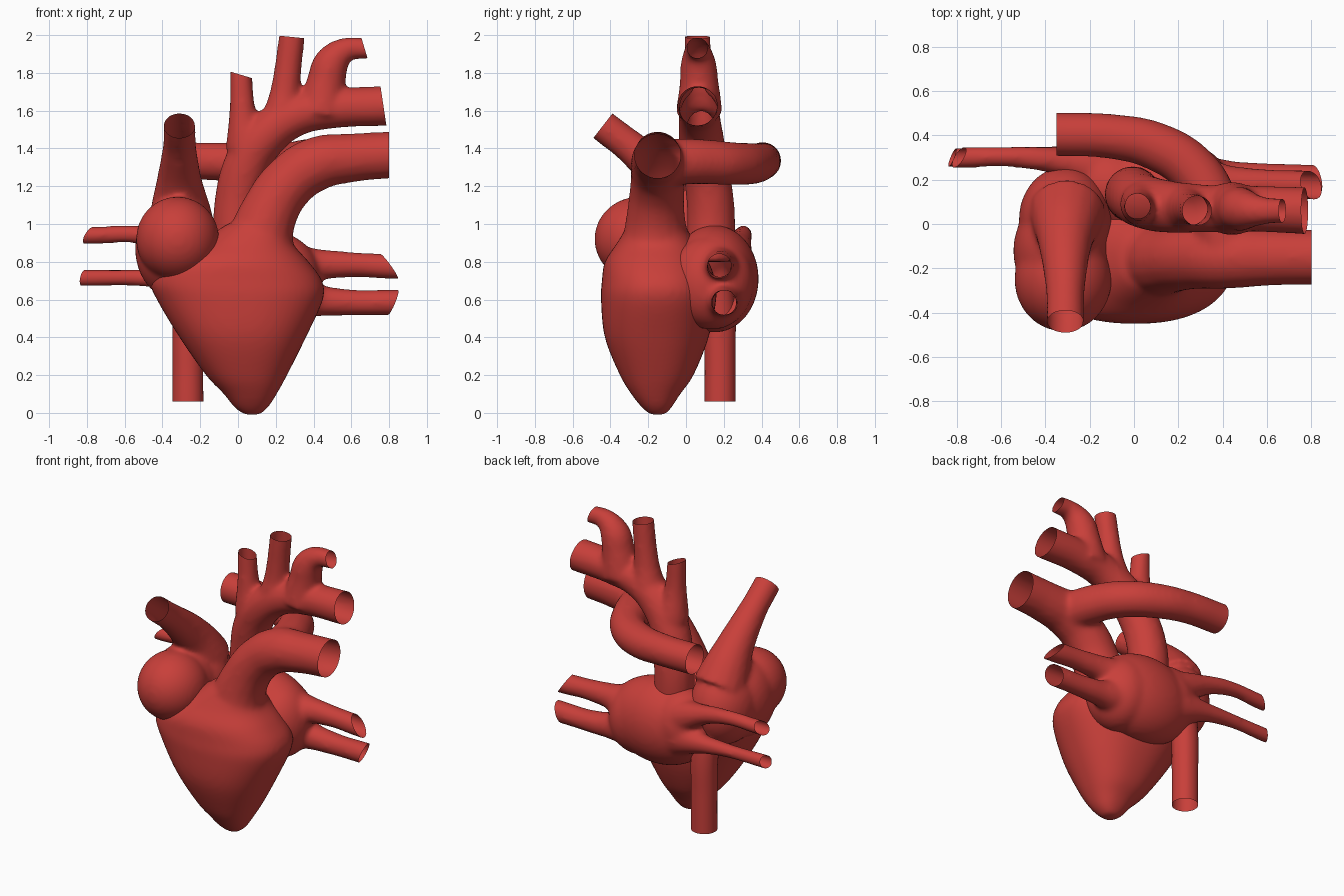
import bpy, bmesh, math
from mathutils import Vector, Matrix

cube = bpy.data.objects.get("Cube")
if cube:
    bpy.data.objects.remove(cube)

red = bpy.data.materials.new("muscle_red")
red.use_nodes = True
colour = (0.58, 0.05, 0.042, 1)
red.diffuse_color = colour
red.node_tree.nodes["Principled BSDF"].inputs["Base Color"].default_value = colour


def evaluated_mesh(obj):
    """Mesh of an object with its modifiers applied; the object is removed."""
    bpy.context.scene.collection.objects.link(obj)
    graph = bpy.context.evaluated_depsgraph_get()
    mesh = bpy.data.meshes.new_from_object(obj.evaluated_get(graph))
    bpy.data.objects.remove(obj)
    return mesh


def refine(rings, steps=5):
    """Rings resampled along a smooth spline through the given ones."""
    rows = [Vector(r) for r in rings]
    rows = [rows[0]] + rows + [rows[-1]]
    result = []
    for a, b, c, d in zip(rows, rows[1:], rows[2:], rows[3:]):
        for i in range(steps):
            t = i / steps
            result.append(b + (c - a) * (t / 2) + (a * 2 - b * 5 + c * 4 - d) * (t * t / 2)
                          + (b * 3 - a - c * 3 + d) * (t ** 3 / 2))
    return result + [rows[-1]]


def squared(value, power=0.87):
    """Sine or cosine bent so that an ellipse becomes slightly boxy."""
    return math.copysign(abs(value) ** power, value)


class Organ:
    """Solid shapes fused into one soft skin, with vessel ends cut open."""

    def __init__(self):
        self.bm = bmesh.new()
        self.cuts = []

    def blob(self, centre, radii):
        matrix = Matrix.Translation(centre) @ Matrix.Diagonal((*radii, 1))
        bmesh.ops.create_icosphere(self.bm, subdivisions=4, radius=1, matrix=matrix)

    def loft(self, rings, sides=48):
        loops = []
        for z, cx, cy, rx, ry in refine(rings):
            angles = [2 * math.pi * i / sides for i in range(sides)]
            loops.append([self.bm.verts.new((cx + rx * squared(math.cos(a)),
                                             cy + ry * squared(math.sin(a)), z))
                          for a in angles])
        for low, high in zip(loops, loops[1:]):
            for i in range(sides):
                j = (i + 1) % sides
                self.bm.faces.new((low[i], low[j], high[j], high[i]))
        self.bm.faces.new(loops[0][::-1])
        self.bm.faces.new(loops[-1])

    def vessel(self, path, normal=None):
        """Tube through (x, y, z, radius) points; the last end is cut open."""
        end, before = Vector(path[-1][:3]), Vector(path[-2][:3])
        r = path[-1][3]
        direction = (end - before).normalized()
        self.cuts.append((end, Vector(normal) if normal else direction, r))
        points = list(path) + [(*(end + direction * r * 1.4), r)]
        curve = bpy.data.curves.new("path", "CURVE")
        curve.dimensions = "3D"
        curve.bevel_depth = 1
        curve.bevel_resolution = 6
        curve.use_fill_caps = True
        spline = curve.splines.new("BEZIER")
        spline.radius_interpolation = "CARDINAL"
        spline.bezier_points.add(len(points) - 1)
        for knot, (x, y, z, radius) in zip(spline.bezier_points, points):
            knot.co = (x, y, z)
            knot.radius = radius + 0.005
            knot.handle_left_type = knot.handle_right_type = "AUTO"
        self.bm.from_mesh(evaluated_mesh(bpy.data.objects.new("path", curve)))

    def finish(self, name):
        mesh = bpy.data.meshes.new(name)
        self.bm.to_mesh(mesh)
        solid = bpy.data.objects.new(name, mesh)
        skin = solid.modifiers.new("Skin", "REMESH")
        skin.mode = "VOXEL"
        skin.voxel_size = 0.015
        soften = solid.modifiers.new("Soften", "SMOOTH")
        soften.factor = 0.5
        soften.iterations = 12
        mesh = evaluated_mesh(solid)
        bm = bmesh.new()
        bm.from_mesh(mesh)
        for end, normal, r in self.cuts:
            faces = [f for f in bm.faces
                     if (f.calc_center_median() - end).length < r * 2.2]
            edges = {e for f in faces for e in f.edges}
            verts = {v for f in faces for v in f.verts}
            bmesh.ops.bisect_plane(bm, geom=faces + list(edges) + list(verts),
                                   plane_co=end, plane_no=normal, clear_outer=True)
        for f in bm.faces:
            f.smooth = True
            f.material_index = 0
        bm.to_mesh(mesh)
        bm.free()
        mesh.materials.clear()
        mesh.materials.append(red)
        obj = bpy.data.objects.new(name, mesh)
        bpy.context.scene.collection.objects.link(obj)


# Ventricles with the pulmonary trunk and its two branches
ventricles = Organ()
ventricles.loft([
    (-0.01, 0.075, -0.15, 0.04, 0.04),
    (0.03, 0.07, -0.155, 0.09, 0.08),
    (0.1, 0.065, -0.16, 0.14, 0.13),
    (0.2, 0.045, -0.155, 0.215, 0.195),
    (0.4, 0.025, -0.155, 0.335, 0.275),
    (0.6, 0.01, -0.145, 0.44, 0.305),
    (0.7, -0.01, -0.145, 0.455, 0.3),
    (0.8, -0.015, -0.155, 0.39, 0.275),
    (0.9, 0.04, -0.155, 0.25, 0.21),
    (1.0, 0.11, -0.16, 0.17, 0.145),
])
ventricles.vessel([(0.1, -0.16, 0.85, 0.18), (0.16, -0.16, 1.05, 0.15),
                   (0.27, -0.15, 1.22, 0.14), (0.42, -0.15, 1.32, 0.138),
                   (0.6, -0.15, 1.35, 0.125), (0.8, -0.15, 1.365, 0.12)], (1, 0, 0))
ventricles.vessel([(0.42, -0.12, 1.33, 0.12), (0.36, 0.08, 1.33, 0.115),
                   (0.27, 0.24, 1.32, 0.11), (0.1, 0.35, 1.32, 0.105),
                   (-0.1, 0.395, 1.33, 0.097), (-0.35, 0.405, 1.335, 0.095)], (-1, 0, 0))
ventricles.finish("ventricles_and_pulmonary_artery")

# Aorta: arch and three upper branches
aorta = Organ()
aorta.vessel([(0, 0.13, 0.8, 0.125), (0, 0.13, 1.1, 0.122), (0.05, 0.1, 1.32, 0.118),
              (0.14, 0.08, 1.46, 0.115), (0.3, 0.07, 1.57, 0.105),
              (0.5, 0.07, 1.61, 0.1), (0.77, 0.06, 1.625, 0.102)], (1, 0, 0.15))
aorta.vessel([(0.04, 0.09, 1.4, 0.1), (0.025, 0.08, 1.58, 0.068),
              (0.015, 0.08, 1.79, 0.055)], (0.3, 0, 1))
aorta.vessel([(0.23, 0.075, 1.52, 0.11), (0.25, 0.07, 1.7, 0.075),
              (0.285, 0.06, 1.99, 0.065)], (0.1, 0, 1))
aorta.vessel([(0.44, 0.07, 1.58, 0.12), (0.465, 0.07, 1.74, 0.1),
              (0.5, 0.065, 1.86, 0.088), (0.58, 0.06, 1.925, 0.06),
              (0.67, 0.06, 1.93, 0.052)], (1, 0, 0.3))
aorta.finish("aorta")

# Right atrium with the two great veins
right = Organ()
right.blob((-0.32, -0.25, 0.92), (0.22, 0.235, 0.225))
right.blob((-0.33, -0.12, 0.87), (0.215, 0.25, 0.27))
right.blob((-0.31, 0.02, 0.87), (0.21, 0.24, 0.26))
right.vessel([(-0.3, 0.06, 1.0, 0.17), (-0.31, -0.06, 1.19, 0.125),
              (-0.31, -0.26, 1.38, 0.088), (-0.31, -0.44, 1.52, 0.08)])
right.vessel([(-0.27, 0.1, 0.85, 0.1), (-0.265, 0.17, 0.6, 0.085),
              (-0.265, 0.18, 0.3, 0.08), (-0.265, 0.18, 0.06, 0.08)], (0, 0, -1))
right.finish("right_atrium_and_great_veins")

# Left atrium with two pulmonary veins on each side
left = Organ()
left.blob((0.07, 0.15, 0.71), (0.37, 0.235, 0.285))
left.blob((0.24, 0.135, 0.69), (0.2, 0.225, 0.25))
left.blob((-0.1, 0.17, 0.75), (0.22, 0.195, 0.23))
left.vessel([(0.2, 0.17, 0.74, 0.16), (0.4, 0.18, 0.78, 0.09),
             (0.58, 0.18, 0.785, 0.064), (0.8, 0.175, 0.775, 0.062)], (1, 0.2, 0.7))
left.vessel([(0.2, 0.18, 0.65, 0.16), (0.4, 0.2, 0.6, 0.09),
             (0.58, 0.205, 0.585, 0.066), (0.82, 0.2, 0.585, 0.064)], (1, 0.2, -0.4))
left.vessel([(-0.05, 0.2, 0.77, 0.15), (-0.27, 0.27, 0.88, 0.075),
             (-0.5, 0.3, 0.94, 0.045), (-0.79, 0.3, 0.94, 0.043)], (-1, 0.5, 0.5))
left.vessel([(-0.05, 0.2, 0.68, 0.16), (-0.27, 0.28, 0.7, 0.075),
             (-0.5, 0.3, 0.715, 0.042), (-0.82, 0.3, 0.715, 0.04)], (-1, 0.4, 0.2))
left.finish("left_atrium_and_pulmonary_veins")
